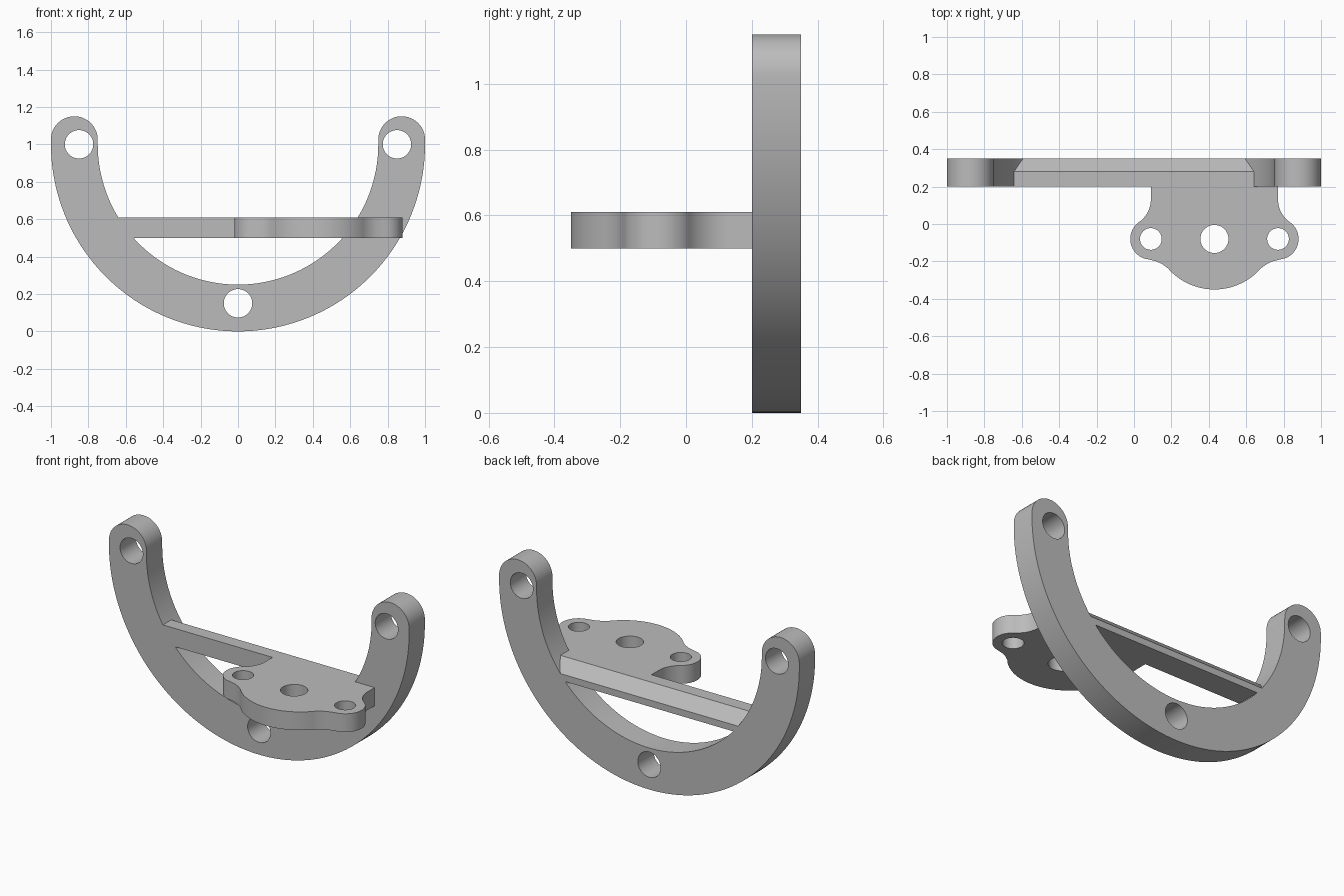
import bpy, bmesh
from math import sin, cos, radians

cube = bpy.data.objects.get("Cube")
if cube:
    bpy.data.objects.remove(cube, do_unlink=True)

grey = bpy.data.materials.new("plain grey")
grey.use_nodes = True
GREY = (0.5, 0.5, 0.5, 1)
grey.diffuse_color = GREY
grey.node_tree.nodes["Principled BSDF"].inputs["Base Color"].default_value = GREY


def arc(cx, cy, r, start, end, steps):
    angles = [radians(start + (end - start) * i / steps) for i in range(steps + 1)]
    return [(cx + r * cos(a), cy + r * sin(a)) for a in angles]


# Each placement turns a flat outline point and a depth into space
PLACE = {
    "x": lambda a, b, d: (d, a, b),
    "y": lambda a, b, d: (a, d, b),
    "z": lambda a, b, d: (a, b, d),
}


def prism(name, outline, axis, low, high):
    bm = bmesh.new()
    place = PLACE[axis]
    bottom = [bm.verts.new(place(a, b, low)) for a, b in outline]
    top = [bm.verts.new(place(a, b, high)) for a, b in outline]
    bm.faces.new(bottom)
    bm.faces.new(top)
    n = len(outline)
    for i in range(n):
        j = (i + 1) % n
        bm.faces.new((bottom[i], bottom[j], top[j], top[i]))
    bmesh.ops.recalc_face_normals(bm, faces=bm.faces)
    mesh = bpy.data.meshes.new(name)
    bm.to_mesh(mesh)
    bm.free()
    mesh.materials.append(grey)
    obj = bpy.data.objects.new(name, mesh)
    bpy.context.collection.objects.link(obj)
    return obj


def combine(target, other, operation):
    mod = target.modifiers.new(operation, "BOOLEAN")
    mod.operation = operation
    mod.solver = "EXACT"
    mod.object = other
    bpy.context.view_layer.objects.active = target
    bpy.ops.object.modifier_apply(modifier=mod.name)
    bpy.data.objects.remove(other, do_unlink=True)


def drill(target, axis, x, b, r, low, high):
    outline = arc(x, b, r, 0, 360, 48)[:-1]
    combine(target, prism("drill", outline, axis, low, high), "DIFFERENCE")


# Half-ring with rounded arm ends and three holes
FRONT, BACK = 0.2, 0.35
ring = (arc(0, 1, 1, 180, 360, 96)
        + arc(0.875, 1.025, 0.125, 0, 180, 24)
        + arc(0, 1, 0.75, 360, 180, 96)
        + arc(-0.875, 1.025, 0.125, 0, 180, 24))
bracket = prism("mounting_bracket", ring, "y", FRONT, BACK)
for x, z in ((-0.85, 1), (0.85, 1), (0, 0.15)):
    drill(bracket, "y", x, z, 0.076, 0, 0.5)

# Crossbar with a chamfered upper back edge
LOW, HIGH = 0.5, 0.61
bar = [(FRONT, LOW), (BACK, LOW), (BACK, HIGH - 0.07), (BACK - 0.07, HIGH), (FRONT, HIGH)]
crossbar = prism("crossbar", bar, "x", -0.68, 0.68)

# Offset plate with two ears: one half outline, mirrored about its middle
MID, EAR, HOLE_Y = 0.43, 0.34, -0.08
half = ([(-EAR, 0.25)]
        + arc(-EAR - 0.15, 0.132, 0.15, 0, -55, 12)
        + arc(-EAR, HOLE_Y, 0.11, 125, 250, 24)[1:]
        + [(-0.345, -0.191), (-0.31, -0.2), (-0.28, -0.214)]
        + arc(0, -0.02, 0.33, 221, 270, 20))
outline = half + [(-x, y) for x, y in reversed(half[:-1])]
plate = prism("eared_plate", [(MID + x, y) for x, y in outline], "z", LOW, HIGH)
for x, r in ((-EAR, 0.058), (0, 0.075), (EAR, 0.058)):
    drill(plate, "z", MID + x, HOLE_Y, r, 0.4, 0.7)

# Join everything into one solid
combine(bracket, crossbar, "UNION")
combine(bracket, plate, "UNION")
bpy.ops.object.select_all(action="DESELECT")
bracket.select_set(True)
bpy.context.view_layer.objects.active = bracket
bpy.ops.object.shade_smooth_by_angle(angle=radians(30))
